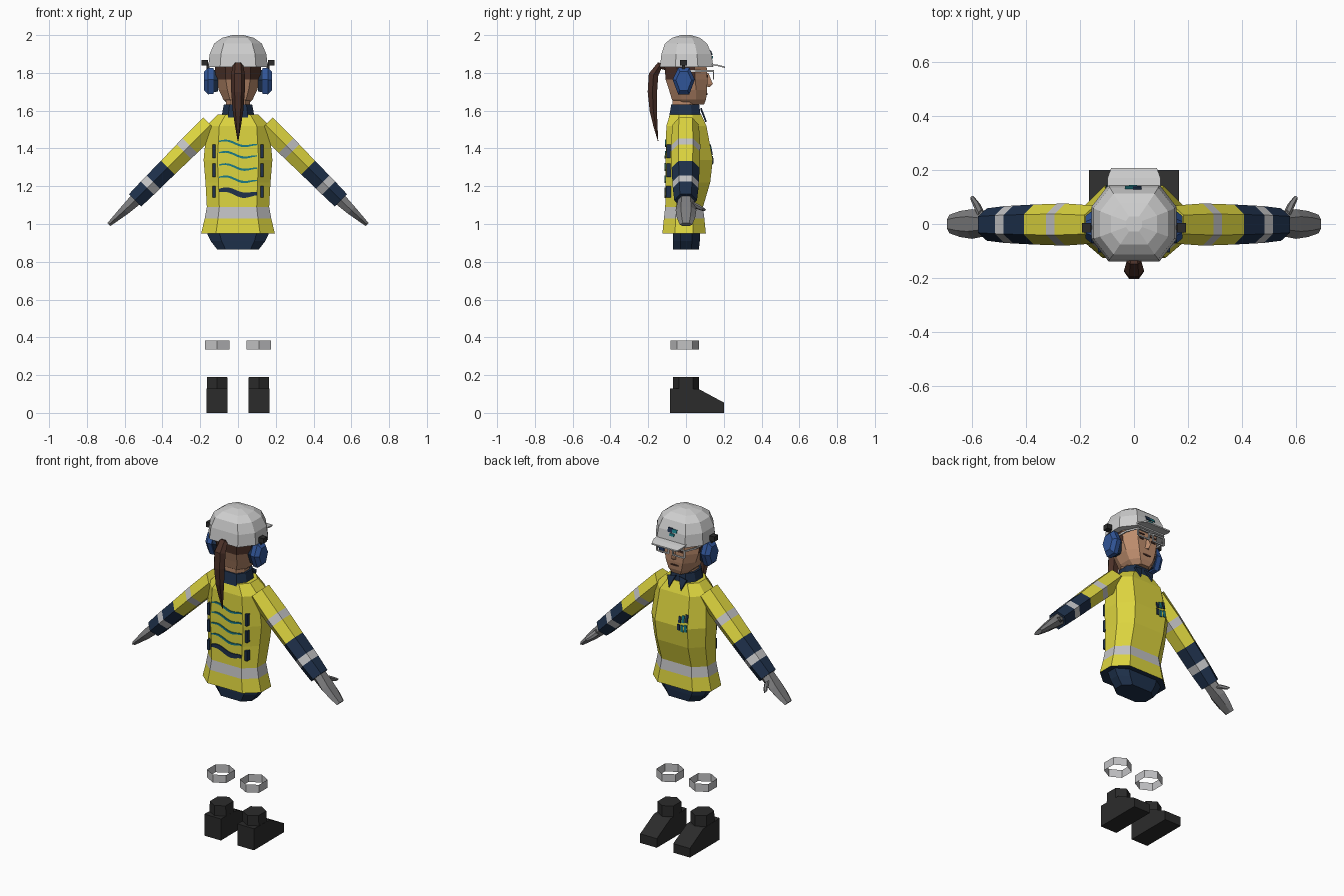
import bpy, bmesh, math
from mathutils import Vector

if "Cube" in bpy.data.objects:
    bpy.data.objects.remove(bpy.data.objects["Cube"])

COLOURS = {
    "hivis_yellow": (0.73, 0.67, 0.05), "navy": (0.013, 0.03, 0.07),
    "silver_tape": (0.54, 0.54, 0.55), "helmet_white": (0.62, 0.62, 0.62),
    "skin": (0.50, 0.26, 0.15), "hair_brown": (0.07, 0.03, 0.021),
    "muff_blue": (0.03, 0.09, 0.31), "boot_black": (0.024, 0.024, 0.024),
    "glove_grey": (0.2, 0.2, 0.205), "teal": (0.012, 0.2, 0.24)}
MATS = {}
for key, rgb in COLOURS.items():
    MATS[key] = bpy.data.materials.new(key)
    MATS[key].diffuse_color = (*rgb, 1)


def loft(name, rings, mats, caps=(True, True), rule=None):
    """Skin a list of rings; mats is one colour or one per segment (caps use the end colours)."""
    segs = len(rings) - 1
    mats = [mats] * segs if isinstance(mats, str) else list(mats)
    bm = bmesh.new()
    vs = [[bm.verts.new(p) for p in r] for r in rings]
    names = list(dict.fromkeys(mats))
    n = len(rings[0])
    for i in range(segs):
        for j in range(n):
            k = (j + 1) % n
            f = bm.faces.new((vs[i][j], vs[i][k], vs[i + 1][k], vs[i + 1][j]))
            f.material_index = names.index(mats[i])
    for on, ring, m in ((caps[0], vs[0], mats[0]), (caps[1], vs[-1], mats[-1])):
        if on:
            bm.faces.new(ring).material_index = names.index(m)
    bmesh.ops.recalc_face_normals(bm, faces=bm.faces)
    if rule:
        extra, test = rule
        names.append(extra)
        for f in bm.faces:
            f.normal_update()
            if test(f.calc_center_median(), f.normal):
                f.material_index = len(names) - 1
    me = bpy.data.meshes.new(name)
    bm.to_mesh(me)
    bm.free()
    for m in names:
        me.materials.append(MATS[m])
    ob = bpy.data.objects.new(name, me)
    bpy.context.collection.objects.link(ob)
    return ob


def oct_ring(z, w, yb, yf, a=0.6, c=0.29, cx=0):
    """Eight-sided body section: half width w, back yb, front yf."""
    a, c = a * w, c * (yf - yb)
    half = [(a, yb), (w, yb + c), (w, yf - c), (a, yf)]
    return [(cx + x, y, z) for x, y in half] + [(cx - x, y, z) for x, y in reversed(half)]


def hex_ring(z, cx, w, yb, yf):
    m, q = (yb + yf) / 2, (yf - yb) * 0.27
    return [(cx + x, y, z) for x, y in
            ((0, yb), (w, m - q), (w, m + q), (0, yf), (-w, m + q), (-w, m - q))]


def box(name, x0, x1, y0, y1, z0, z1, mat):
    return loft(name, [[(x0, y0, z), (x1, y0, z), (x1, y1, z), (x0, y1, z)] for z in (z0, z1)], mat)


def depth(prof, z, col):
    """Front (col 3) or back (col 2) depth of a lofted profile at height z."""
    for p, q in zip(prof, prof[1:]):
        if p[0] <= z <= q[0]:
            return p[col] + (q[col] - p[col]) * (z - p[0]) / (q[0] - p[0])
    return prof[-1][col]


def strip(name, pts, prof, side, mat):
    """Thin plate on the body; pts are (x, z_top, z_bottom), side +1 front, -1 back."""
    col = 3 if side > 0 else 2
    rings = []
    for x, zt, zb in pts:
        yt, yb = depth(prof, zt, col), depth(prof, zb, col)
        o, i = side * 0.005, side * -0.003
        rings.append([(x, yt + o, zt), (x, yb + o, zb), (x, yb + i, zb), (x, yt + i, zt)])
    return loft(name, rings, mat)


# Jacket with reflective waist tape; underside closed in navy
TORSO = [(0.95, .195, -.125, .105), (1.03, .176, -.117, .097), (1.09, .165, -.11, .09),
         (1.22, .172, -.108, .128), (1.34, .182, -.108, .142), (1.52, .165, -.104, .108),
         (1.58, .108, -.085, .08)]
loft("jacket", [oct_ring(*p) for p in TORSO],
     ["hivis_yellow", "silver_tape"] + ["hivis_yellow"] * 4,
     rule=("navy", lambda c, n: n.z < -0.9))
loft("trouser_top", [oct_ring(.865, .11, -.068, .068), oct_ring(.91, .145, -.07, .073),
                     oct_ring(.96, .168, -.07, .075)], "navy")

# Collar and neck
loft("collar", [oct_ring(1.565, .088, -.09, .078), oct_ring(1.632, .075, -.078, .07)], "navy")
loft("neck", [oct_ring(1.6, .062, -.07, .055), oct_ring(1.70, .065, -.075, .06)], "skin")
for s in (-1, 1):
    tri = [(s * .01, .075, 1.61), (s * .065, .078, 1.60), (s * .04, .102, 1.54)]
    loft("collar_point", [tri, [(x, y + .008, z + .004) for x, y, z in tri]], "navy")

# Wavy back print, bars beside it, and plain chest badge
for i, z0 in enumerate((1.425, 1.365, 1.30, 1.235, 1.165)):
    pts = []
    for j in range(13):
        x = -0.1 + j / 60
        z = z0 - 0.13 * x - 0.009 * math.sin(x * 38 + 0.6)
        t = (0.006 if i < 4 else 0.015) * (0.45 + 0.55 * math.sin(math.pi * (j + 1) / 14))
        pts.append((x, z + t, z - t))
    strip("back_wave", pts, TORSO, -1, "teal" if i < 4 else "navy")
for s in (-1, 1):
    for z0, z1 in ((1.35, 1.42), (1.25, 1.32), (1.14, 1.20)):
        x = s * 0.126
        yb = depth(TORSO, z0, 2)
        box("side_bar", x - .008, x + .008, yb + .004, yb + .03, z0, z1, "navy")
for x, zt, zb, m in ((-.098, 1.42, 1.375, "navy"), (-.076, 1.41, 1.37, "teal"),
                     (-.054, 1.40, 1.365, "navy"), (-.096, 1.36, 1.32, "teal"),
                     (-.072, 1.355, 1.315, "teal"), (-.05, 1.355, 1.32, "navy")):
    strip("chest_badge", [(x - .008, zt, zb), (x + .008, zt, zb)], TORSO, 1, m)


def limb_ring(s, x, z, wy, h, cy=0):
    """Six-sided section across a limb running outward and down at 45 degrees."""
    k = 0.7071 * h
    return [(s * (x + k * b), cy + wy * a, z + k * b) for a, b in
            ((1, 0), (.5, 1), (-.5, 1), (-1, 0), (-.5, -1), (.5, -1))]


HEAD = [(1.632, .05, -.05, .095), (1.66, .078, -.075, .106), (1.71, .102, -.09, .112),
        (1.765, .118, -.108, .113), (1.86, .124, -.115, .108)]

for s in (-1, 1):
    # Sleeves, gloves and thumbs
    ARM = [(.145, .07, .055), (.255, .078, .055), (.287, .077, .054), (.372, .074, .051),
           (.448, .07, .05), (.48, .068, .049), (.545, .06, .046)]
    loft("sleeve", [limb_ring(s, x, 1.67 - x, wy, h, -.002) for x, wy, h in ARM],
         ["hivis_yellow", "silver_tape", "hivis_yellow", "navy", "silver_tape", "navy"])
    loft("glove", [limb_ring(s, .535, 1.135, .042, .034), limb_ring(s, .60, 1.073, .055, .026),
                   limb_ring(s, .645, 1.032, .048, .018), limb_ring(s, .684, .997, .034, .011)],
         "glove_grey")
    loft("thumb", [limb_ring(s, .565, 1.105, .018, .016, .035),
                   limb_ring(s, .58, 1.09, .017, .015, .065),
                   limb_ring(s, .598, 1.075, .01, .01, .095)], "glove_grey")

    # Boots, ankle cuffs and reflective trouser bands
    prof = [(-.085, 0), (.2, 0), (.2, .055), (.07, .125), (-.085, .13)]
    loft("boot", [[(s * x, y, z) for y, z in prof] for x in (.055, .166)], "boot_black")
    loft("boot_cuff", [hex_ring(.11, s * .11, .055, -.068, .07),
                       hex_ring(.19, s * .11, .053, -.068, .07)], "boot_black")
    band = [hex_ring(.335, s * .11, .064, -.083, .07), hex_ring(.383, s * .11, .064, -.083, .07)]
    loft("leg_band", band, "silver_tape", caps=(False, False))

    # Ear defenders: padded seal, bevelled hexagonal cup, pivot knob and arm
    def cup(x, r):
        return [(s * x, -.012 + r * .92 * a, 1.757 + r * 1.1 * b) for a, b in
                ((-.5, 1), (.5, 1), (1, .1), (.5, -1), (-.5, -1), (-1, .1))]
    loft("ear_seal", [cup(.105, .05), cup(.132, .055)], "navy")
    loft("ear_cup", [cup(.13, .062), cup(.158, .064), cup(.18, .045)], "muff_blue")
    xs = sorted((s * .16, s * .192))
    box("ear_knob", *xs, -.032, .004, 1.838, 1.868, "boot_black")
    xs = sorted((s * .15, s * .166))
    box("ear_arm", *xs, -.02, -.006, 1.80, 1.85, "boot_black")

    # Eyes, brows and glasses
    for nm, zc, hw, hh in (("eye", 1.782, .014, .006), ("brow", 1.812, .022, .004)):
        strip(nm, [(s * .042 - hw, zc + hh, zc - hh), (s * .042 + hw, zc + hh, zc - hh)],
              HEAD, 1, "hair_brown")
    xa, xb = sorted((s * .014, s * .092))
    for z in (1.768, 1.812):
        box("lens_rim", xa, xb, .142, .149, z - .004, z + .004, "helmet_white")
    for x in (xa, xb):
        box("lens_side", x - .004, x + .004, .142, .149, 1.768, 1.812, "helmet_white")
    loft("glasses_temple", [[(s * x, y, 1.815), (s * x, y, 1.805), (s * (x + .006), y, 1.805),
                             (s * (x + .006), y, 1.815)] for x, y in ((.122, 0), (.118, .08), (.09, .148))],
         "helmet_white")
box("glasses_bridge", -.014, .014, .142, .149, 1.80, 1.808, "helmet_white")

# Head with hair at the upper back, nose and mouth
loft("head", [oct_ring(*p, a=.55) for p in HEAD], "skin",
     rule=("hair_brown", lambda c, n: c.z > 1.75 and c.y < 0.0))
loft("nose", [[(-.018, .105, 1.728), (.018, .105, 1.728), (0, .125, 1.725)],
              [(-.016, .105, 1.742), (.016, .105, 1.742), (0, .142, 1.742)],
              [(-.007, .105, 1.80), (.007, .105, 1.80), (0, .118, 1.80)]], "skin")
strip("mouth", [(-.026, 1.692, 1.687), (0, 1.694, 1.684), (.026, 1.692, 1.687)], HEAD, 1, "hair_brown")

# Ponytail swept along a path
PATH = [(-.095, 1.825, .02), (-.14, 1.838, .028), (-.172, 1.79, .037), (-.178, 1.70, .036),
        (-.173, 1.60, .028), (-.162, 1.52, .016), (-.148, 1.44, .002)]
rings = []
for i, (y, z, r) in enumerate(PATH):
    p, q = PATH[max(i - 1, 0)], PATH[min(i + 1, len(PATH) - 1)]
    d = Vector((0, q[0] - p[0], q[1] - p[1])).normalized()
    n = d.cross(Vector((1, 0, 0)))
    rings.append([Vector((0, y, z)) + r * (math.cos(t) * Vector((1, 0, 0)) + .8 * math.sin(t) * n)
                  for t in (k * math.pi / 3 for k in range(6))])
loft("ponytail", rings, "hair_brown")

# Hard hat, peak and small badge
HAT = [(1.83, .158, -.138, .145), (1.90, .15, -.13, .135), (1.955, .126, -.112, .112),
       (1.985, .085, -.075, .075), (2.0, .03, -.027, .027)]
loft("hard_hat", [oct_ring(*p) for p in HAT], "helmet_white")
loft("hat_peak", [[(-w, y, z), (w, y, z), (w, y, z - .008), (-w, y, z - .008)] for w, y, z in
                  ((.098, .12, 1.85), (.098, .17, 1.843), (.085, .207, 1.834))], "helmet_white")
for x, zt, zb, m in ((-.018, 1.915, 1.898, "teal"), (.012, 1.918, 1.895, "navy"), (-.003, 1.89, 1.875, "teal")):
    strip("hat_badge", [(x - .015, zt, zb), (x + .015, zt, zb)], HAT, 1, m)

for m in bpy.data.materials:
    if m.users and not m.is_grease_pencil:
        m.use_nodes = True
        m.node_tree.nodes["Principled BSDF"].inputs["Base Color"].default_value = m.diffuse_color
